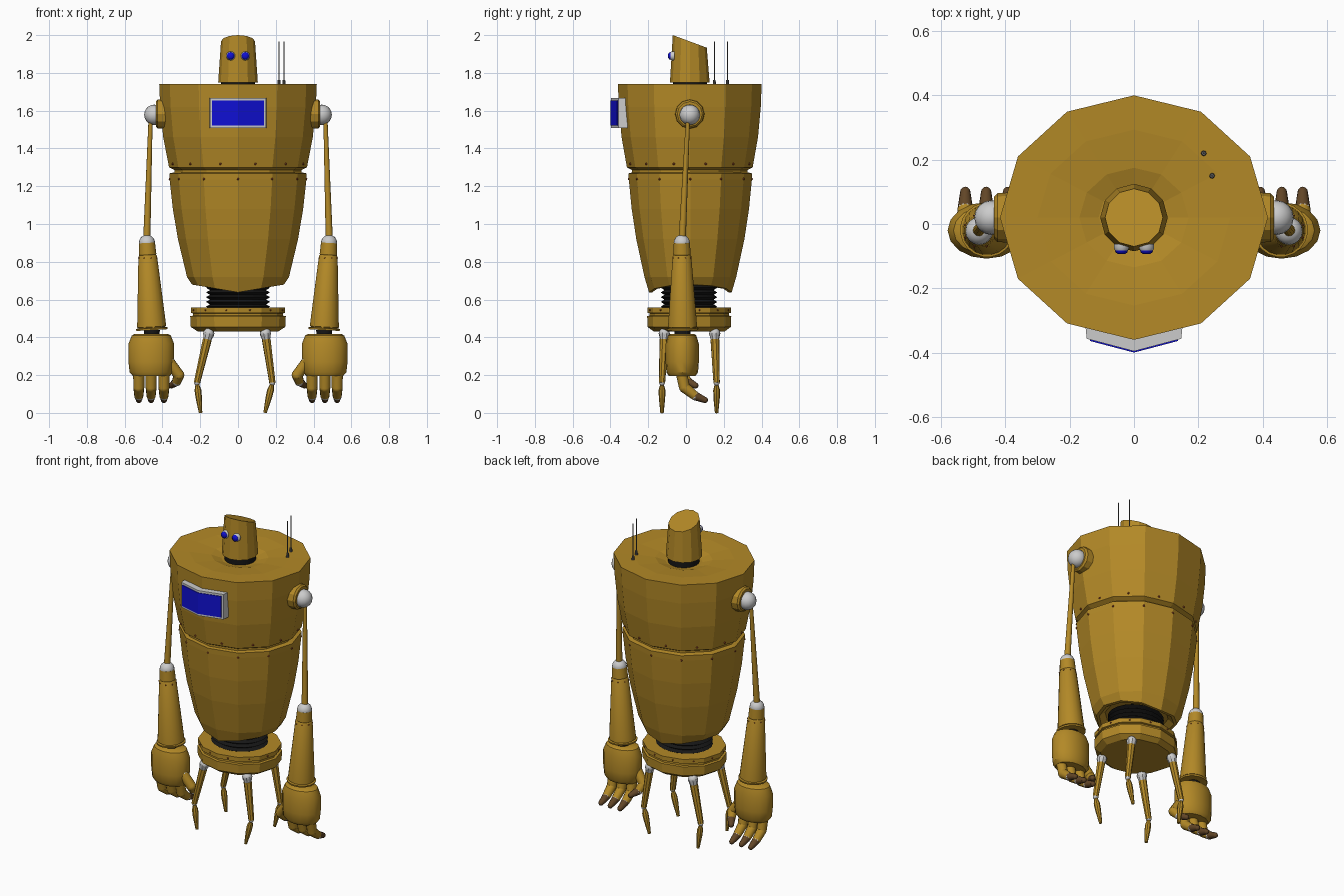
import bpy, bmesh
from math import sin, cos, pi, radians
from mathutils import Vector, Matrix

if "Cube" in bpy.data.objects:
    bpy.data.objects.remove(bpy.data.objects["Cube"])


def material(name, rgb):
    m = bpy.data.materials.new(name)
    m.diffuse_color = (*rgb, 1)
    m.use_nodes = True
    m.node_tree.nodes["Principled BSDF"].inputs["Base Color"].default_value = m.diffuse_color
    return m


GOLD = material("gold", (0.45, 0.25, 0.02))
BLUE = material("blue", (0.005, 0.005, 0.65))
BLACK = material("black", (0.008, 0.008, 0.008))
BROWN = material("brown", (0.12, 0.06, 0.02))
RED = material("rivet_red", (0.3, 0.06, 0.02))
DARK = material("dark_grey", (0.12, 0.12, 0.12))


def finish(name, bm, mat=None, smooth=0):
    bmesh.ops.recalc_face_normals(bm, faces=bm.faces)
    me = bpy.data.meshes.new(name)
    bm.to_mesh(me)
    bm.free()
    ob = bpy.data.objects.new(name, me)
    bpy.context.collection.objects.link(ob)
    if mat:
        me.materials.append(mat)
    if smooth:
        me.shade_smooth()
        me.set_sharp_from_angle(angle=radians(smooth))
    return ob


def revolve(name, profile, n=12, loc=(0, 0, 0), sx=1, sy=1, mat=None, smooth=0, axis=None, shape=None):
    """Lathe (radius, z) points into a capped solid, optionally re-aimed along axis."""
    bm = bmesh.new()
    rings = [[bm.verts.new((r * sx * cos(2 * pi * i / n), r * sy * sin(2 * pi * i / n), z))
              for i in range(n)] for r, z in profile]
    for a, b in zip(rings, rings[1:]):
        for i in range(n):
            j = (i + 1) % n
            bm.faces.new((a[i], a[j], b[j], b[i]))
    bm.faces.new(rings[0])
    bm.faces.new(rings[-1])
    if axis:
        bm.transform(Vector(axis).to_track_quat('Z', 'Y').to_matrix().to_4x4())
    bm.transform(Matrix.Translation(loc))
    if shape:
        for v in bm.verts:
            shape(v.co)
    return finish(name, bm, mat, smooth)


def limb(name, a, b, ra, rb, mat=GOLD, n=12):
    d = Vector(b) - Vector(a)
    return revolve(name, [(ra, 0), (rb, d.length)], n, a, mat=mat, smooth=40, axis=d)


def ball(name, loc, r, mat=None, seg=16):
    bm = bmesh.new()
    bmesh.ops.create_uvsphere(bm, u_segments=seg, v_segments=seg // 2 + 2, radius=r)
    bm.transform(Matrix.Translation(loc))
    return finish(name, bm, mat, 60)


def rivets(name, n, z, r, loc, sy, offset=0.0, size=0.007):
    bm = bmesh.new()
    for i in range(n):
        a = 2 * pi * (i + offset) / n
        bmesh.ops.create_icosphere(bm, subdivisions=1, radius=size, matrix=Matrix.Translation(
            (loc[0] + r * cos(a), loc[1] + r * sy * sin(a), z)))
    finish(name, bm, RED)


# Torso: twelve-sided upper barrel, groove and tapering lower barrel
def rim_wave(c):
    if 0.6 < c.z < 0.66:
        c.z += 0.17 * abs(c.x)


revolve("upper_torso", [(0.11, 1.71), (0.17, 1.727), (0.3, 1.738), (0.417, 1.74), (0.412, 1.62), (0.396, 1.46),
                        (0.365, 1.30), (0.335, 1.285), (0.335, 1.262)], loc=(0, 0.02, 0), sy=0.912, mat=GOLD)
revolve("lower_torso", [(0.33, 1.275), (0.364, 1.268), (0.362, 1.235), (0.345, 1.08), (0.318, 0.92),
                        (0.27, 0.72), (0.243, 0.638), (0.225, 0.638), (0.19, 0.7)],
        loc=(0, 0.023, 0), sy=0.9, mat=GOLD, shape=rim_wave)
rivets("upper_rivets", 12, 1.318, 0.357, (0, 0.02), 0.912, 0.5)
rivets("lower_rivets", 12, 1.238, 0.361, (0, 0.023), 0.9)

# Waist bellows and pelvis
revolve("waist_bellows", [(0.17 if i % 2 else 0.148, 0.55 + i * 0.0125) for i in range(14)],
        24, (0, 0.016, 0), sy=0.88, mat=BLACK)
revolve("pelvis", [(0.25, 0.558), (0.25, 0.53), (0.238, 0.527), (0.238, 0.515), (0.253, 0.512),
                   (0.25, 0.455), (0.215, 0.432)], loc=(0, 0.017, 0), sy=0.88, mat=GOLD)
rivets("pelvis_rivets", 12, 0.544, 0.244, (0, 0.017), 0.88, 0.5, 0.005)

# Neck and slant-topped head
revolve("neck", [(0.09, 1.69), (0.09, 1.77)], 24, (0, 0.022, 0), mat=BLACK, smooth=40)


def slant(c):
    if c.z > 1.9:
        c.z = 2.0 - 0.37 * (c.y + 0.07)


revolve("head", [(0.105, 1.748), (0.09, 2.0)], loc=(0, 0.02, 0), mat=GOLD, shape=slant)

# Eyes
for s in (-1, 1):
    revolve("eye_socket", [(0.024, 0), (0.024, 0.012), (0.02, 0.02)], 16, (s * 0.039, -0.062, 1.89),
            smooth=40, axis=(0, -1, 0))
    revolve("eye_lens", [(0.02, 0), (0.019, 0.008), (0.01, 0.014)], 16, (s * 0.039, -0.08, 1.89),
            mat=BLUE, smooth=50, axis=(0, -1, 0))

# Antennas
for x, y in ((0.217, 0.22), (0.243, 0.15)):
    limb("antenna_base", (x, y, 1.73), (x, y, 1.762), 0.009, 0.007, DARK, 8)
    limb("antenna_rod", (x, y, 1.76), (x, y, 1.965), 0.003, 0.003, DARK, 6)


# Chest screen: bent plate with framed panel
def bent_plate(name, w, y_mid, y_end, y_back, z0, z1, mat):
    bm = bmesh.new()
    outline = [(-w, y_end), (0, y_mid), (w, y_end), (w + 0.005, y_back), (0, y_back - 0.035), (-w - 0.005, y_back)]
    f = bm.faces.new([bm.verts.new((x, y, z0)) for x, y in outline])
    top = bmesh.ops.extrude_face_region(bm, geom=[f])['geom']
    bmesh.ops.translate(bm, vec=(0, 0, z1 - z0), verts=[v for v in top if isinstance(v, bmesh.types.BMVert)])
    finish(name, bm, mat)


bent_plate("screen_frame", 0.147, -0.396, -0.357, -0.31, 1.508, 1.667, None)
bent_plate("screen_panel", 0.137, -0.4, -0.364, -0.32, 1.521, 1.654, BLUE)

# Legs: four spindly two-part legs, front and back sharing each side's stance
for y, bend in ((-0.115, -0.012), (0.152, 0.01)):
    for hx, kx, fx in ((-0.155, -0.217, -0.198), (0.145, 0.182, 0.143)):
        hip, knee, foot = (hx, y, 0.42), (kx, y + bend, 0.16), (fx, y + bend, 0.0)
        low = Vector(hip).lerp(Vector(knee), 0.12)
        ball("hip_joint", hip, 0.03, seg=8)
        limb("hip_cone", hip, low, 0.03, 0.022, None, 8)
        limb("thigh", low, knee, 0.024, 0.017, GOLD, 8)
        ball("knee_joint", knee, 0.016, seg=8)
        d = (Vector(foot) - Vector(knee))
        revolve("shin", [(0.01, 0.01), (0.018, 0.04), (0.017, 0.08), (0.009, d.length)], 8, knee,
                mat=GOLD, smooth=40, axis=d)

# Arms
for s in (-1, 1):
    revolve("shoulder_collar", [(0.08, 0), (0.076, 0.08), (0.066, 0.09), (0.05, 0.09)], 12,
            (s * 0.345, 0.02, 1.582), mat=GOLD, axis=(s, 0, 0))
    ball("shoulder_ball", (s * 0.443, 0.02, 1.578), 0.054)
    limb("upper_arm", (s * 0.463, 0.01, 1.55), (s * 0.483, -0.02, 0.92), 0.011, 0.019)
    elbow, wrist = Vector((s * 0.482, -0.022, 0.9)), Vector((s * 0.456, -0.018, 0.44))
    axis = wrist - elbow
    ball("elbow_ball", elbow, 0.043)
    revolve("forearm", [(0.043, 0), (0.047, 0.06), (0.045, 0.064), (0.05, 0.072), (0.078, 0.445),
                        (0.072, 0.447), (0.072, 0.45), (0.085, 0.452), (0.083, 0.462)], 20, elbow,
            mat=GOLD, smooth=30, axis=axis)
    rivets("forearm_rivets", 8, 0.82, 0.051, (s * 0.478, -0.022), 1, 0.5, 0.004)
    limb("wrist", wrist, (s * 0.457, -0.018, 0.41), 0.042, 0.042, BLACK, 16)

    # Hand: rounded palm, three curled fingers and a thumb
    revolve("palm", [(0.72, 0.418), (0.85, 0.41), (1, 0.365), (1, 0.27), (0.95, 0.215), (0.8, 0.195)], 16,
            (s * 0.459, -0.02, 0), sx=0.121, sy=0.088, mat=GOLD, smooth=35)
    paths = [[(x, -0.025, 0.215), (x, -0.008, 0.135), (x, 0.048, 0.09), (x, 0.1, 0.068)]
             for x in (0.392, 0.46, 0.525)]
    paths.append([(0.365, -0.03, 0.27), (0.313, -0.02, 0.2), (0.325, 0.01, 0.165), (0.352, 0.05, 0.145)])
    radii = (0.03, 0.029, 0.024, 0.016)
    for k, path in enumerate(paths):
        part = "thumb" if k == 3 else "finger"
        p = [(s * x, y, z) for x, y, z in path]
        for i in range(3):
            tip = i == 2
            limb(part + ("_tip" if tip else "_segment"), p[i], p[i + 1], radii[i], radii[i + 1],
                 BROWN if tip else GOLD)
            ball(part + "_joint", p[i + 1], radii[i + 1], BROWN if tip else (None if i else GOLD), 12)
        ball(part + "_knuckle", p[0], radii[0], None, 12)
